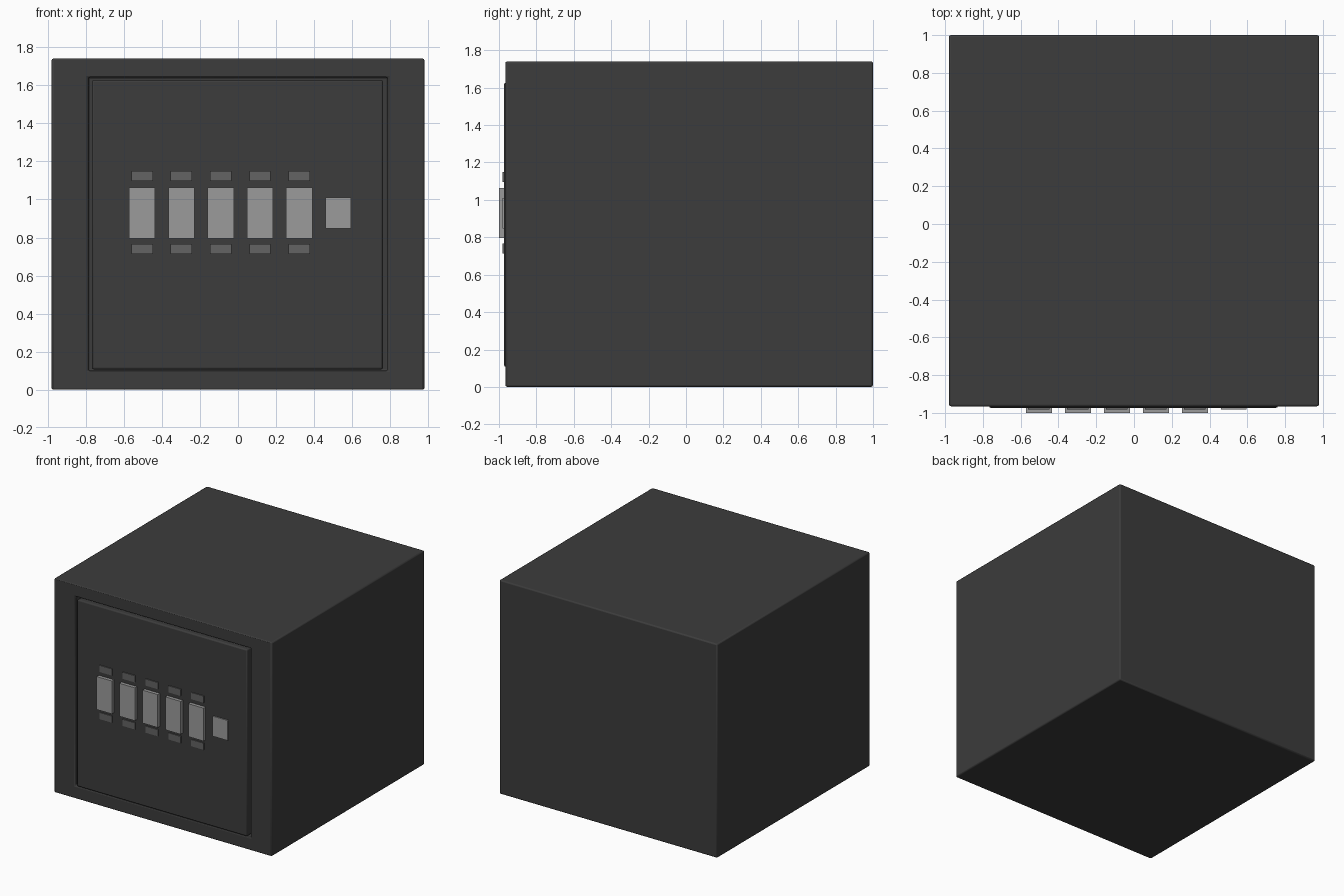
import bpy, bmesh, math
from mathutils import Vector

if "Cube" in bpy.data.objects:
    bpy.data.objects.remove(bpy.data.objects["Cube"])


def material(name, v):
    m = bpy.data.materials.new(name)
    m.diffuse_color = (v, v, v, 1)
    m.use_nodes = True
    m.node_tree.nodes["Principled BSDF"].inputs["Base Color"].default_value = m.diffuse_color
    return m


DARK = material("dark grey steel", 0.045)
MID = material("mid grey", 0.125)
LIGHT = material("light grey", 0.33)


def box(name, lo, hi, mat, bevel=0.0):
    """Axis-aligned box from corner lo to corner hi, optionally with rounded edges."""
    lo, hi = Vector(lo), Vector(hi)
    bm = bmesh.new()
    bmesh.ops.create_cube(bm, size=1)
    for v in bm.verts:
        v.co = Vector(a * b for a, b in zip(v.co, hi - lo)) + (lo + hi) / 2
    me = bpy.data.meshes.new(name)
    bm.to_mesh(me)
    bm.free()
    me.materials.append(mat)
    ob = bpy.data.objects.new(name, me)
    bpy.context.collection.objects.link(ob)
    if bevel:
        round_edges(ob, bevel)
    return ob


def round_edges(ob, width):
    mod = ob.modifiers.new("rounded edges", "BEVEL")
    mod.width, mod.segments = width, 2
    bpy.ops.object.select_all(action='DESELECT')
    ob.select_set(True)
    bpy.context.view_layer.objects.active = ob
    bpy.ops.object.shade_smooth_by_angle(angle=math.radians(35))


# Cabinet: solid block whose front face is inset and pushed in for the door
FRONT, DEPTH = -0.965, 0.07
body = box("cabinet", (-0.98, FRONT, 0), (0.98, 1.0, 1.74), DARK)
bm = bmesh.new()
bm.from_mesh(body.data)
bm.faces.ensure_lookup_table()
front = min(bm.faces, key=lambda f: f.calc_center_median().y)
bmesh.ops.inset_individual(bm, faces=[front], thickness=0.1)
for v in front.verts:
    v.co.x = math.copysign(0.787, v.co.x)
    v.co.z = 1.643 if v.co.z > 0.8 else 0.1
rim = bmesh.ops.extrude_discrete_faces(bm, faces=[front])["faces"][0]
for v in rim.verts:
    v.co.y = FRONT + DEPTH
bm.to_mesh(body.data)
bm.free()
round_edges(body, 0.01)

# Door panel sitting in the recess and standing slightly proud
DOOR = -0.973
box("door", (-0.768, DOOR, 0.107), (0.762, FRONT + DEPTH, 1.627), DARK, 0.01)

# Five code wheels, each with a small button above and below
for i in range(5):
    x = -0.504 + i * 0.2065
    box(f"code_wheel_{i + 1}", (x - 0.069, -1.0, 0.795),
        (x + 0.069, DOOR + 0.005, 1.063), LIGHT)
    for label, z in (("upper", 1.123), ("lower", 0.740)):
        box(f"{label}_button_{i + 1}", (x - 0.056, -0.981, z - 0.027),
            (x + 0.056, DOOR + 0.005, z + 0.027), MID)

# Square confirm key at the right end of the row
box("confirm_key", (0.46, -0.982, 0.847), (0.595, DOOR + 0.005, 1.01), LIGHT)
